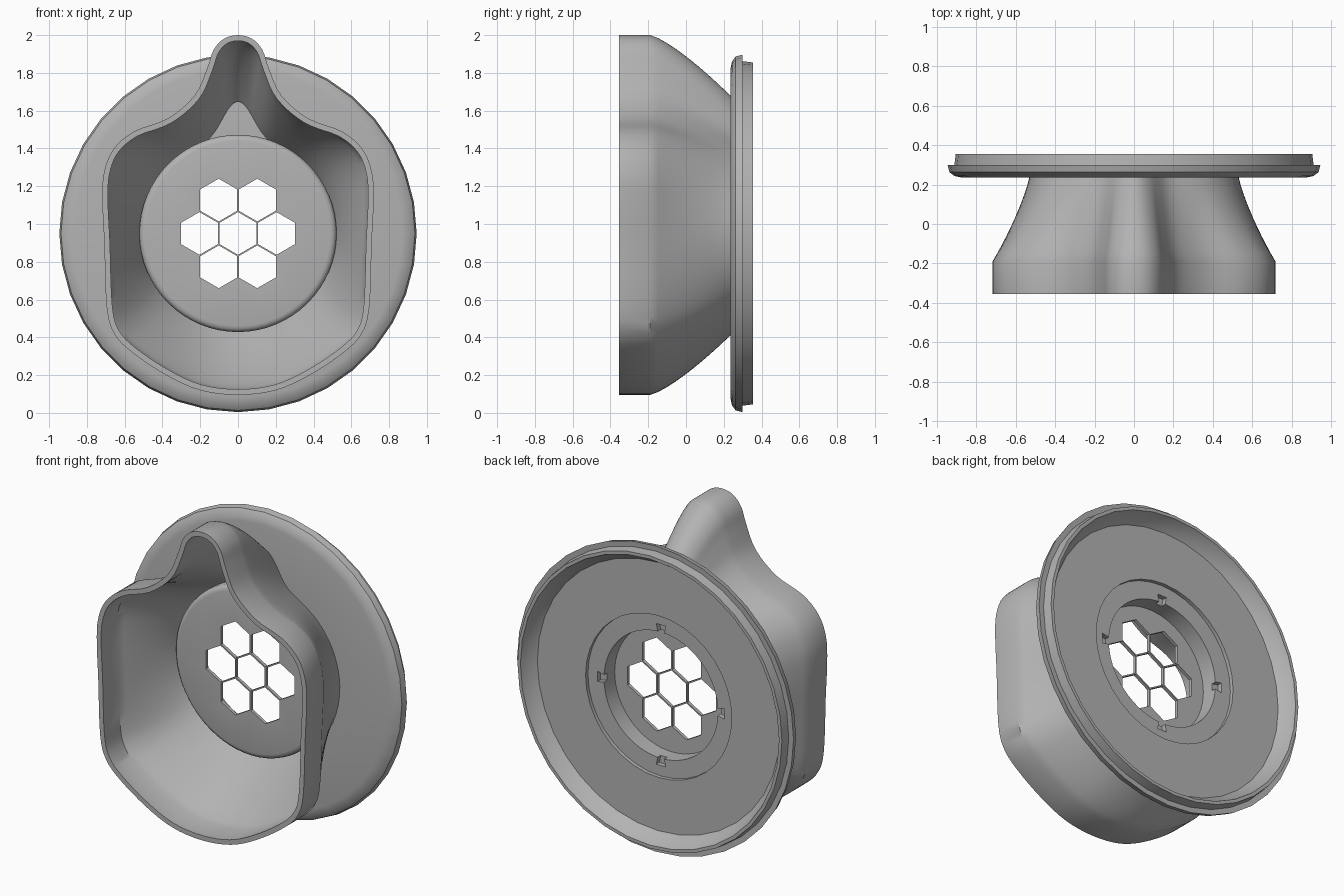
import bpy, bmesh
from math import sin, cos, pi, atan2, exp, radians
from mathutils import Vector

if "Cube" in bpy.data.objects:
    bpy.data.objects.remove(bpy.data.objects["Cube"], do_unlink=True)

CENTER_Z = 0.95

grey = bpy.data.materials.new("plain grey")
grey.use_nodes = True
colour = (0.45, 0.45, 0.45, 1)
grey.diffuse_color = colour
grey.node_tree.nodes["Principled BSDF"].inputs["Base Color"].default_value = colour


def make_object(name, bm):
    mesh = bpy.data.meshes.new(name)
    bm.to_mesh(mesh)
    bm.free()
    mesh.materials.append(grey)
    obj = bpy.data.objects.new(name, mesh)
    bpy.context.collection.objects.link(obj)
    return obj


def activate(obj):
    bpy.ops.object.select_all(action='DESELECT')
    obj.select_set(True)
    bpy.context.view_layer.objects.active = obj


def skin(bm, rings, close_rows=False):
    """Join closed rings of points with quads."""
    rows = [[bm.verts.new(p) for p in ring] for ring in rings]
    pairs = list(zip(rows, rows[1:]))
    if close_rows:
        pairs.append((rows[-1], rows[0]))
    for a, b in pairs:
        for j in range(len(a)):
            k = (j + 1) % len(a)
            bm.faces.new((a[j], a[k], b[k], b[j]))


def lathe(name, profile, segments, close_rows):
    """Turn (radius, y) points around the front-to-back axis."""
    bm = bmesh.new()
    angles = [2 * pi * j / segments for j in range(segments)]
    skin(bm, [[(r * sin(a), y, CENTER_Z + r * cos(a)) for a in angles]
              for r, y in profile], close_rows)
    bmesh.ops.remove_doubles(bm, verts=bm.verts, dist=1e-5)
    bmesh.ops.recalc_face_normals(bm, faces=bm.faces)
    return make_object(name, bm)


def prism(bm, points, y0, y1):
    """Closed prism through (x, z) points."""
    front = [bm.verts.new((x, y0, z)) for x, z in points]
    back = [bm.verts.new((x, y1, z)) for x, z in points]
    bm.faces.new(front)
    bm.faces.new(back[::-1])
    for j in range(len(points)):
        k = (j + 1) % len(points)
        bm.faces.new((front[j], back[j], back[k], front[k]))


def smooth_loop(points, steps):
    """Round a closed outline with a Catmull-Rom curve."""
    result, n = [], len(points)
    for i in range(n):
        a, b, c, d = (Vector(points[(i + o) % n]) for o in (-1, 0, 1, 2))
        for s in range(steps):
            t = s / steps
            result.append(0.5 * (2 * b + (c - a) * t + (2 * a - 5 * b + 4 * c - d) * t ** 2
                                 + (3 * b - a - 3 * c + d) * t ** 3))
    return result


# Round flange with a rolled lip and a shallow dished back
flange = lathe("flange", [(0.50, 0.235), (0.87, 0.235), (0.91, 0.243), (0.937, 0.263),
                          (0.946, 0.30), (0.912, 0.298), (0.905, 0.355), (0.885, 0.355),
                          (0.865, 0.305), (0.83, 0.268), (0.50, 0.268)], 36, True)

# Round cup with a bore behind the perforated plate
cup = lathe("perforated_cup", [(0, 0.12), (0.49, 0.12), (0.507, 0.124), (0.518, 0.135),
                               (0.522, 0.15), (0.522, 0.245), (0.39, 0.245),
                               (0.39, 0.14), (0, 0.14)], 64, False)

# Seven hexagonal holes and four dovetail notches
bm = bmesh.new()
pitch = 0.204
for ring in range(7):
    a = ring * pi / 3
    cx, cz = (0, 0) if ring == 6 else (pitch * cos(a), pitch * sin(a))
    prism(bm, [(cx + 0.113 * sin(k * pi / 3), CENTER_Z + cz + 0.113 * cos(k * pi / 3))
               for k in range(6)], 0.05, 0.19)
for k in range(4):
    c, s = cos(k * pi / 2), sin(k * pi / 2)
    shape = [(-0.018, 0.37), (0.018, 0.37), (0.032, 0.435), (-0.032, 0.435)]
    prism(bm, [(u * c + v * s, CENTER_Z - u * s + v * c) for u, v in shape], 0.215, 0.3)
bmesh.ops.recalc_face_normals(bm, faces=bm.faces)
cutter = make_object("hole_cutter", bm)
cutter.hide_render = True
cut = cup.modifiers.new("holes", 'BOOLEAN')
cut.operation = 'DIFFERENCE'
cut.solver = 'EXACT'
cut.object = cutter
activate(cup)
bpy.ops.object.modifier_apply(modifier=cut.name)
bpy.data.objects.remove(cutter, do_unlink=True)

# Face funnel: rim outline with a nose, narrowing to a circle with a small bump
half = [(0, 2.0), (0.075, 1.98), (0.13, 1.92), (0.165, 1.82), (0.23, 1.68),
        (0.37, 1.56), (0.55, 1.49), (0.66, 1.395), (0.71, 1.27), (0.718, 1.12),
        (0.708, 0.9), (0.695, 0.56), (0.655, 0.42), (0.56, 0.32), (0.38, 0.2),
        (0.2, 0.12), (0, 0.095)]
rim = smooth_loop(half + [(-x, z) for x, z in half[-2:0:-1]], 4)


def throat(p):
    a = atan2(p.x, p.y - CENTER_Z)
    r = 0.53 + 0.19 * exp(-(a / 0.21) ** 2)
    return r * sin(a), CENTER_Z + r * cos(a)


sections = [[(p.x, -0.355, p.y) for p in rim]]
for i in range(11):
    t = i / 10
    tx, tz = 1 - (1 - t) ** 1.25, t ** 1.3
    sections.append([(p.x + (throat(p)[0] - p.x) * tx, -0.19 + 0.435 * t,
                      p.y + (throat(p)[1] - p.y) * tz) for p in rim])
bm = bmesh.new()
skin(bm, sections)
funnel = make_object("face_funnel", bm)
wall = funnel.modifiers.new("wall", 'SOLIDIFY')
wall.thickness = 0.03
wall.offset = -1

for part in (flange, cup, funnel):
    activate(part)
    if part.modifiers:
        bpy.ops.object.modifier_apply(modifier=part.modifiers[0].name)
    bpy.ops.object.shade_smooth_by_angle(angle=radians(35))
